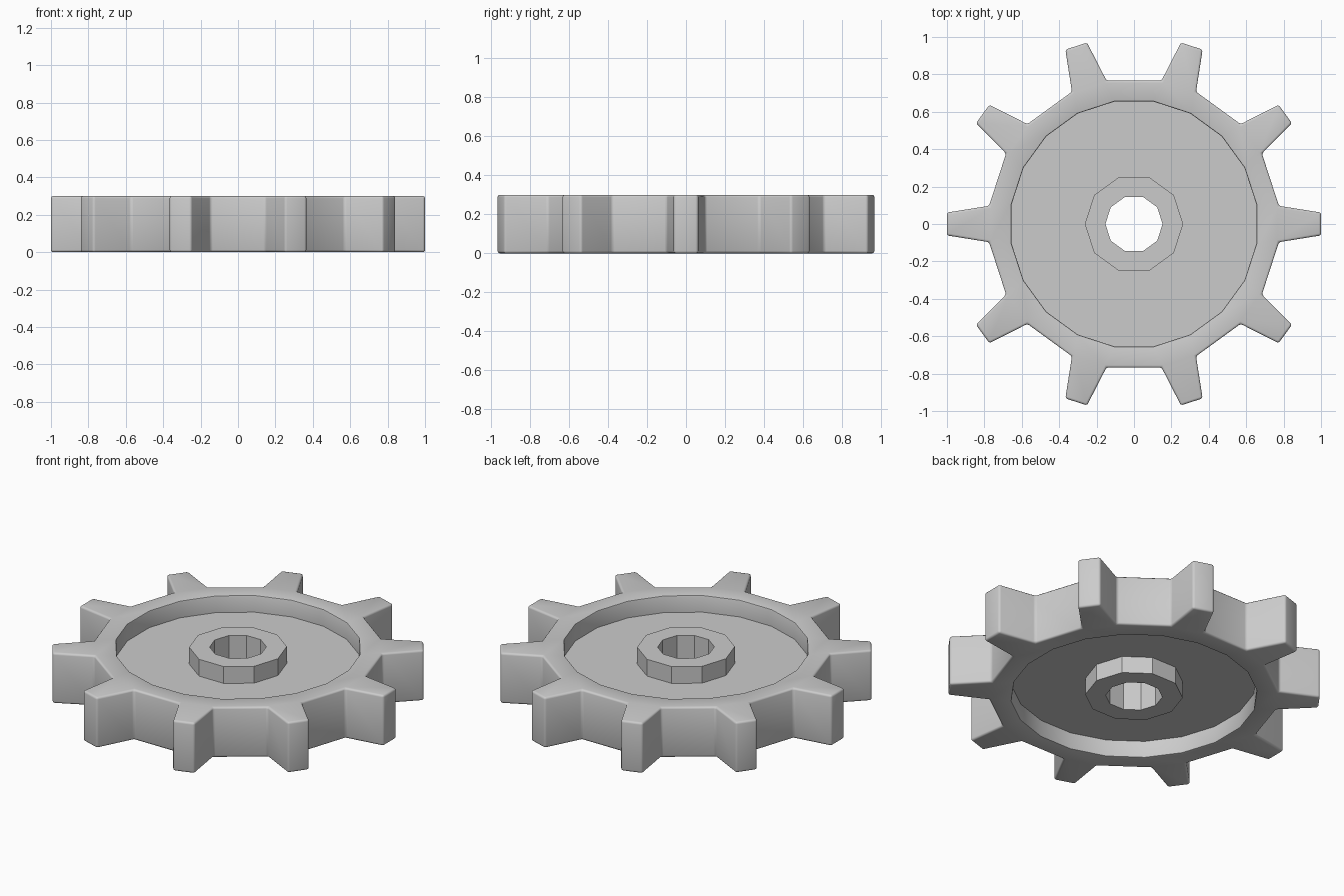
import bpy, bmesh
from math import cos, sin, radians, hypot

if "Cube" in bpy.data.objects:
    bpy.data.objects.remove(bpy.data.objects["Cube"])

TEETH = 10
TOP, WEB = 0.30, 0.20
bm = bmesh.new()


def ring(points, z):
    """Repeat the (x, y) points of one sector around the axis."""
    verts = []
    for i in range(TEETH):
        a = radians(36 * i)
        verts.append([bm.verts.new((x * cos(a) - y * sin(a), x * sin(a) + y * cos(a), z))
                      for x, y in points])
    return verts


def walls(a, b):
    """Join two rings that have the same number of points."""
    a, b = sum(a, []), sum(b, [])
    for i in range(len(a)):
        j = (i + 1) % len(a)
        bm.faces.new((a[i], a[j], b[j], b[i]))


def polar(r, deg):
    return (r * cos(radians(deg)), r * sin(radians(deg)))


tooth = [(0.775, -0.097), (1.0, -0.061), (1.0, 0.061), (0.775, 0.097)]
pocket = [polar(0.663, -9), polar(0.663, 9)]
hub = [polar(0.263, 0)]
bore = [polar(0.153, 0)]


def side(rim_z, web_z):
    """Rim, recessed web and hub face of one side; returns outline and bore rings."""
    out, p1, p2 = ring(tooth, rim_z), ring(pocket, rim_z), ring(pocket, web_z)
    h1, h2, b = ring(hub, web_z), ring(hub, rim_z), ring(bore, rim_z)
    for i in range(TEETH):
        j = (i + 1) % TEETH
        bm.faces.new(out[i] + p1[i][::-1])                              # tooth
        bm.faces.new((out[i][3], out[j][0], p1[j][0], p1[i][1]))        # valley
        bm.faces.new((h1[i][0], p2[i][0], p2[i][1]))                    # web
        bm.faces.new((h1[i][0], p2[i][1], p2[j][0], h1[j][0]))
    walls(p1, p2)
    walls(h1, h2)
    walls(h2, b)
    return out, b


top_out, top_bore = side(TOP, WEB)
low_out, low_bore = side(0.0, TOP - WEB)
walls(top_out, low_out)
walls(top_bore, low_bore)
bmesh.ops.recalc_face_normals(bm, faces=bm.faces[:])


def bevel(test, width, segments):
    edges = [e for e in bm.edges if e.calc_face_angle(0) > 0.7 and
             all(test(hypot(v.co.x, v.co.y), v.co.z) for v in e.verts)]
    bmesh.ops.bevel(bm, geom=edges, offset=width, offset_type='OFFSET',
                    segments=segments, profile=0.5, affect='EDGES', clamp_overlap=True)


# Rounded tooth outline, then the small chamfer on pocket edges
bevel(lambda r, z: r > 0.72, 0.02, 3)
bevel(lambda r, z: 0.6 < r < 0.68 and (z < 0.01 or z > TOP - 0.01), 0.007, 2)

mesh = bpy.data.meshes.new("sprocket_wheel")
bm.to_mesh(mesh)
bm.free()
obj = bpy.data.objects.new("sprocket_wheel", mesh)
bpy.context.collection.objects.link(obj)
bpy.context.view_layer.objects.active = obj
obj.select_set(True)
bpy.ops.object.shade_smooth_by_angle(angle=radians(32))
